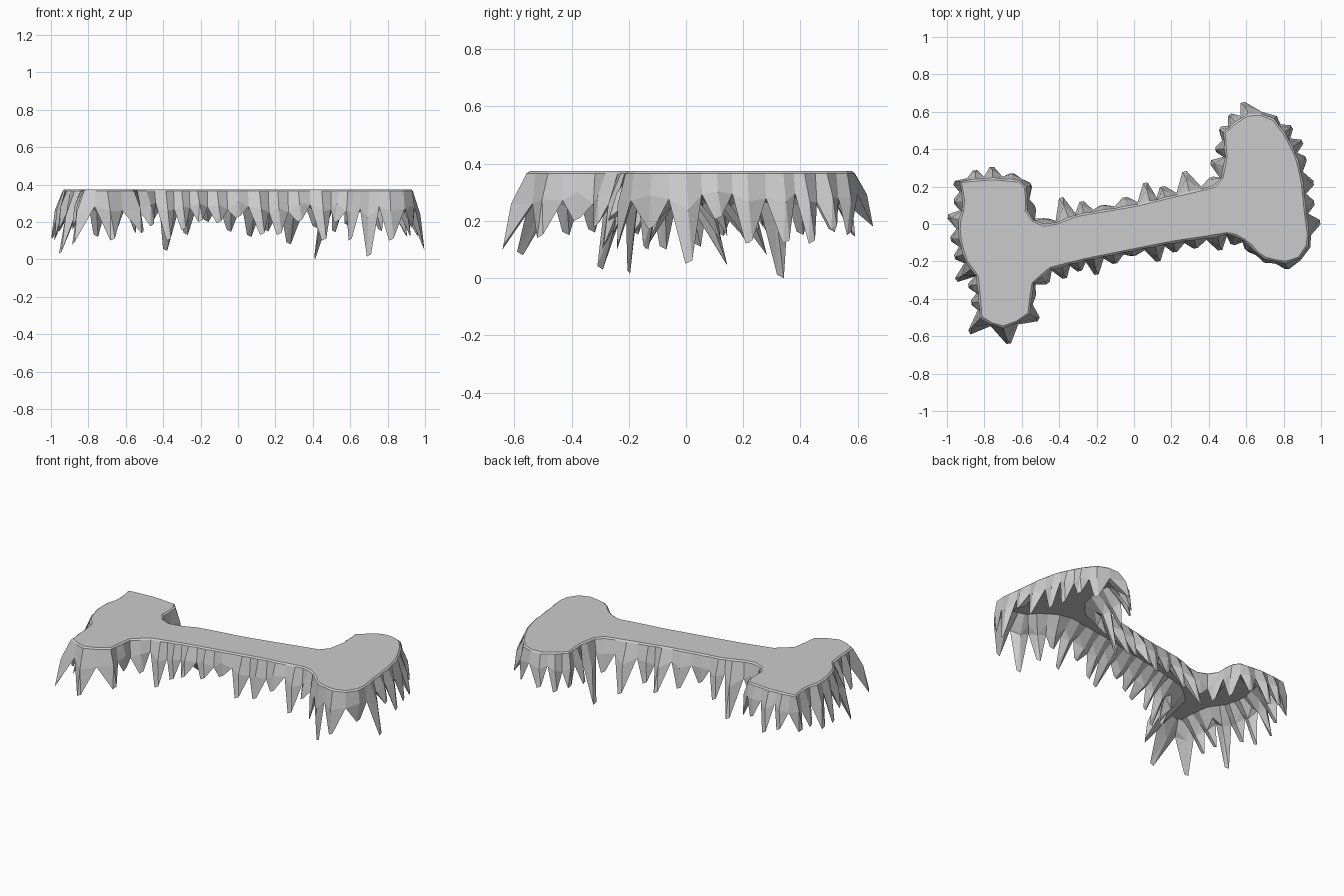
import bpy, bmesh, random
from mathutils import Vector
from mathutils.geometry import intersect_point_line, delaunay_2d_cdt

if "Cube" in bpy.data.objects:
    bpy.data.objects.remove(bpy.data.objects["Cube"])

random.seed(4)
TOP = 0.374

# plan outline of the flat platform, clockwise from the left back corner
OUTLINE = [Vector(p) for p in [
    (-.93, .23), (-.75, .245), (-.60, .23), (-.565, .17), (-.58, .08), (-.53, .01), (-.46, -.01),
    (-.30, .05), (0, .10), (.25, .16), (.46, .21), (.49, .35), (.48, .49), (.56, .56), (.64, .60),
    (.74, .57), (.81, .48), (.87, .36), (.90, .24), (.92, .05), (.94, -.10), (.88, -.19), (.80, -.21),
    (.68, -.18), (.61, -.10), (.52, -.05), (.40, -.07), (.20, -.10), (0, -.14), (-.25, -.19),
    (-.45, -.24), (-.54, -.32), (-.56, -.48), (-.63, -.53), (-.72, -.56), (-.82, -.50), (-.83, -.38),
    (-.84, -.28), (-.90, -.20), (-.93, -.10), (-.94, 0), (-.91, .10)]]

# tips of the larger icicles
TIPS = [
    (-.96, .22, .15), (-.76, .305, .12), (-.65, .27, .18), (-.55, .21, .14), (-.47, .03, .20),
    (-.39, .14, .045), (-.28, .12, .13), (-.17, .10, .20), (.06, .22, .12),
    (.15, .20, .15), (.27, .28, .08), (.41, .33, 0), (.46, .51, .16),
    (.58, .65, .18), (.76, .57, .15), (.90, .44, .12), (.92, .35, .12), (.96, .22, .12),
    (.995, .01, .05), (.93, -.12, .17), (.82, -.24, .10), (.70, -.20, .015), (.60, -.14, .10),
    (.46, -.14, .10), (.33, -.13, .20), (.22, -.15, .13), (.13, -.20, .13), (0, -.17, .22),
    (-.20, -.27, .20), (-.37, -.29, .10), (-.53, -.38, .20), (-.51, -.51, .14),
    (-.67, -.64, .10), (-.88, -.58, .08), (-.87, -.42, .15), (-.95, -.30, .03),
    (-.98, -.08, .10), (-.995, .04, .11)]

segs = list(zip(OUTLINE, OUTLINE[1:] + OUTLINE[:1]))
LENGTH = sum((b - a).length for a, b in segs)


def at(s):
    s %= LENGTH
    for a, b in segs:
        d = (b - a).length
        if s <= d:
            return a.lerp(b, s / d)
        s -= d
    return OUTLINE[0].copy()


def outward(s):
    t = (at(s + .05) - at(s - .05)).normalized()
    return Vector((-t.y, t.x))


def locate(p):
    best, walked = (9, 0), 0
    for a, b in segs:
        q, f = intersect_point_line(p, a, b)
        f = min(max(f, 0), 1)
        best = min(best, ((p - a.lerp(b, f)).length, walked + f * (b - a).length))
        walked += (b - a).length
    return best[1]


def v3(p, z):
    return Vector((p.x, p.y, z))


# order tips round the rim, and fill wide gaps with small icicles
spikes = sorted(((locate(Vector(t[:2])), Vector(t)) for t in TIPS), key=lambda k: k[0])
spaced = []
for s, t in spikes:
    if spaced and s < spaced[-1][0] + .06:
        s = spaced[-1][0] + .06
    spaced.append((s, t))
full = []
for i, (s, t) in enumerate(spaced):
    full.append((s, t))
    nxt = spaced[i + 1][0] if i + 1 < len(spaced) else spaced[0][0] + LENGTH
    if nxt - s > .16:
        m = (s + nxt) / 2
        full.append((m, v3(at(m) + outward(m) * .05, random.uniform(.14, .21))))

bm = bmesh.new()
new = lambda p, z: bm.verts.new(v3(p, z))
valleys, ridges = [], []
n = len(full)
for i, (s, tip) in enumerate(full):
    # valley column just before the icicle
    prev = full[i - 1][0] - (LENGTH if i == 0 else 0)
    m = (prev + s) / 2
    p, o = at(m), outward(m)
    valleys.append([new(p - o * .008, TOP), new(p, TOP - .008),
                    new(p + o * .012, random.uniform(.25, .30)),
                    new(p - o * .03, .305), new(p - o * .09, .345)])
    # ridge column running down to a narrow blunt tip
    p, o = at(s), outward(s)
    mid = p.lerp(tip.xy, .5)
    side = Vector((o.y, -o.x)) * .012
    ridges.append([new(p - o * .008, TOP), new(p + o * .004, TOP - .008),
                   new(mid + o * .015, TOP - (TOP - tip.z) * .42),
                   new(p - o * .015, .25), new(p - o * .09, .345),
                   new(tip.xy - side, tip.z + .012), new(tip.xy + side, tip.z)])

# rim, icicle flanks, hollow inside
for i in range(n):
    r = ridges[i]
    bm.faces.new((r[2], r[5], r[6]))
    bm.faces.new((r[3], r[5], r[6]))
    for v, e in ((valleys[i], r[5]), (valleys[(i + 1) % n], r[6])):
        for k in (0, 1):
            bm.faces.new((v[k], r[k], r[k + 1], v[k + 1]))
        bm.faces.new((v[2], r[2], e))
        bm.faces.new((v[2], e, r[3]))
        bm.faces.new((v[2], r[3], v[3]))
        bm.faces.new((v[3], r[3], r[4], v[4]))

# platform top and hollow ceiling
for k, z in ((0, TOP), (4, .345)):
    ring = [c[k].co.xy for pair in zip(valleys, ridges) for c in pair][::-1]
    pts, _, tris, *_ = delaunay_2d_cdt(ring, [], [list(range(len(ring)))], 1, 1e-5)
    vs = [new(p, z) for p in pts]
    for t in tris:
        bm.faces.new([vs[j] for j in (t if k == 0 else t[::-1])])
bmesh.ops.remove_doubles(bm, verts=bm.verts, dist=.0002)
bmesh.ops.recalc_face_normals(bm, faces=bm.faces)

mesh = bpy.data.meshes.new("icicle_platform")
bm.to_mesh(mesh)
bm.free()
bpy.context.collection.objects.link(bpy.data.objects.new("icicle_platform", mesh))
